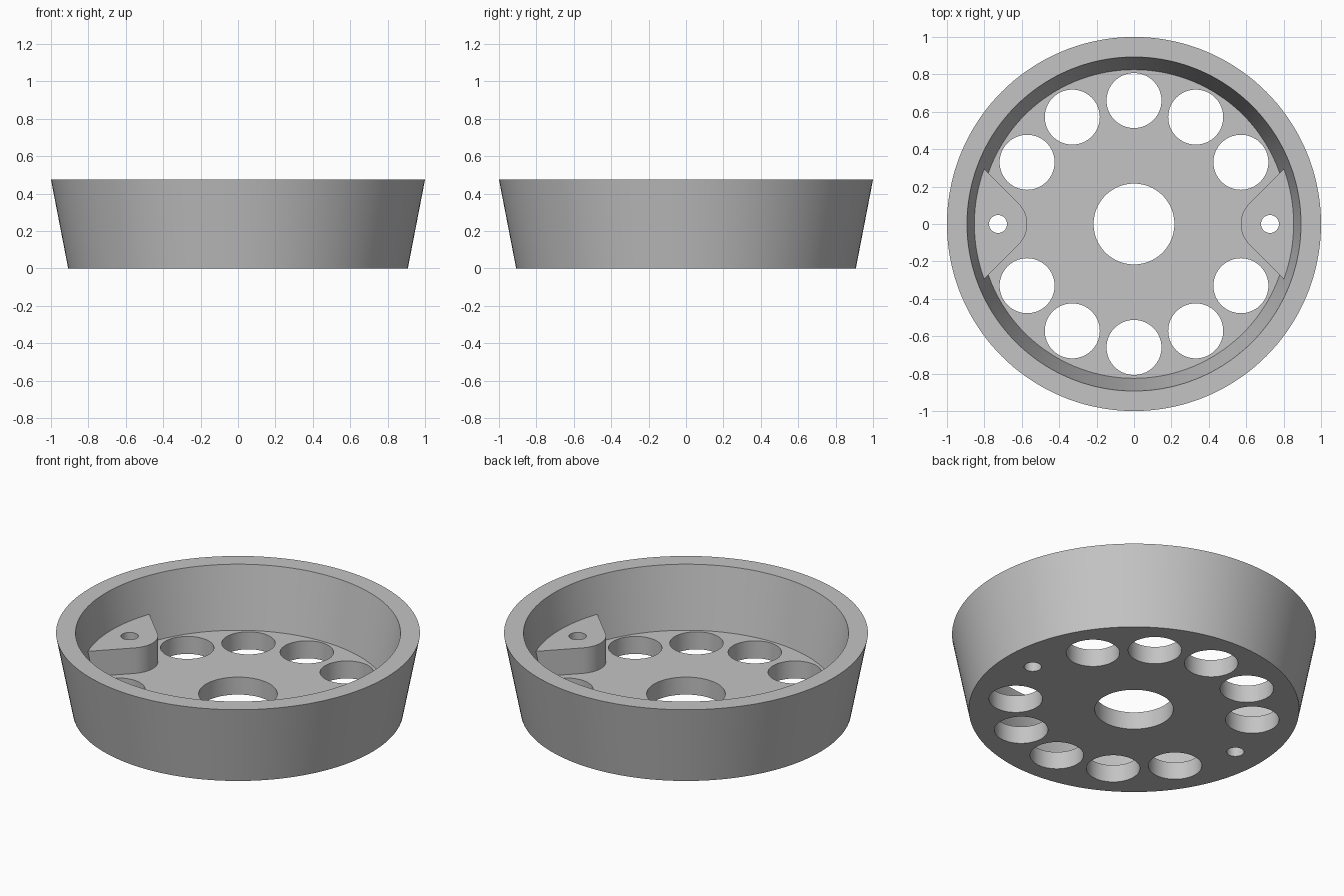
import bpy
import bmesh
from math import cos, sin, pi, radians

if "Cube" in bpy.data.objects:
    bpy.data.objects.remove(bpy.data.objects["Cube"])

SEGMENTS = 144
HEIGHT, FLOOR_Z, BOSS_Z = 0.475, 0.106, 0.261
BOSS_X, BOSS_R = 0.727, 0.156

grey = bpy.data.materials.new("plain grey")
grey.use_nodes = True
grey.diffuse_color = (0.55, 0.55, 0.55, 1)
grey.node_tree.nodes["Principled BSDF"].inputs["Base Color"].default_value = (0.55, 0.55, 0.55, 1)


def finish(name, bm):
    bmesh.ops.recalc_face_normals(bm, faces=bm.faces)
    mesh = bpy.data.meshes.new(name)
    bm.to_mesh(mesh)
    bm.free()
    mesh.materials.append(grey)
    obj = bpy.data.objects.new(name, mesh)
    bpy.context.collection.objects.link(obj)
    return obj


def prism(name, outline, z0, z1):
    bm = bmesh.new()
    face = bm.faces.new([bm.verts.new((x, y, z0)) for x, y in outline])
    top = bmesh.ops.extrude_face_region(bm, geom=[face])["geom"]
    verts = [v for v in top if isinstance(v, bmesh.types.BMVert)]
    bmesh.ops.translate(bm, verts=verts, vec=(0, 0, z1 - z0))
    return finish(name, bm)


def circle(cx, cy, r, count):
    return [(cx + r * cos(2 * pi * i / count), cy + r * sin(2 * pi * i / count))
            for i in range(count)]


def combine(target, tool, operation):
    mod = target.modifiers.new("join or cut", 'BOOLEAN')
    mod.operation, mod.solver, mod.object = operation, 'EXACT', tool
    bpy.context.view_layer.objects.active = target
    bpy.ops.object.modifier_apply(modifier=mod.name)
    bpy.data.objects.remove(tool)


# Tapered dish: rings from the underside, over the rim, down to the floor
bm = bmesh.new()
rings = []
for r, z in [(0.908, 0), (1.0, HEIGHT), (0.893, HEIGHT), (0.825, FLOOR_Z)]:
    rings.append([bm.verts.new((x, y, z)) for x, y in circle(0, 0, r, SEGMENTS)])
for lower, upper in zip(rings, rings[1:]):
    for i in range(SEGMENTS):
        j = (i + 1) % SEGMENTS
        bm.faces.new((lower[i], lower[j], upper[j], upper[i]))
bm.faces.new(rings[0])
bm.faces.new(rings[-1])
dish = finish("tapered_dish", bm)

# Screw bosses: rounded tip with flanks spreading at 45 degrees into the wall
for side in (1, -1):
    tip = [(BOSS_X + BOSS_R * cos(radians(a)), BOSS_R * sin(radians(a)))
           for a in range(135, 226, 5)]
    spread = 0.205
    x0, y0 = tip[0]
    wall = [(0.87 * cos(t), 0.87 * sin(t))
            for t in (radians(a) for a in range(-18, 19, 3))]
    outline = [(x0 + spread, -y0 - spread)] + wall + [(x0 + spread, y0 + spread)] + tip
    outline = [(side * x, side * y) for x, y in outline]
    combine(dish, prism("screw_boss", outline, FLOOR_Z - 0.04, BOSS_Z), 'UNION')

# Centre hole, ten ring holes and two screw holes
holes = [(0, 0, 0.216, 96)]
for k in range(12):
    if k % 6:
        a = k * pi / 6
        holes.append((0.66 * cos(a), 0.66 * sin(a), 0.147, 64))
holes += [(BOSS_X, 0, 0.048, 32), (-BOSS_X, 0, 0.048, 32)]
for hole in holes:
    combine(dish, prism("hole_cutter", circle(*hole), -0.1, 0.4), 'DIFFERENCE')

# Smooth round walls, crisp edges
bpy.ops.object.select_all(action='DESELECT')
dish.select_set(True)
bpy.context.view_layer.objects.active = dish
bpy.ops.object.shade_smooth_by_angle(angle=radians(30))
